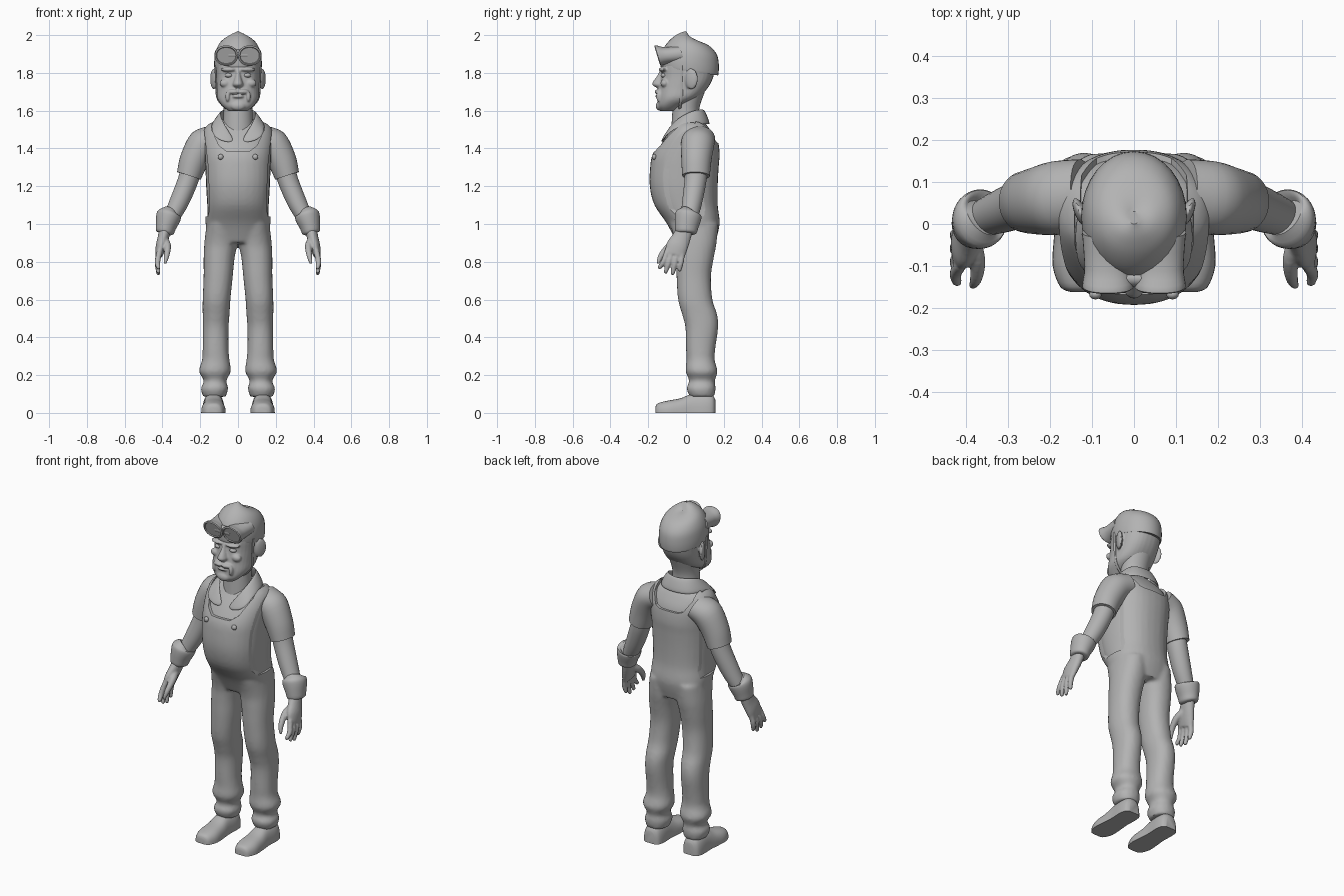
import bpy, bmesh, math
from mathutils import Vector

if "Cube" in bpy.data.objects:
    bpy.data.objects.remove(bpy.data.objects["Cube"])

mat = bpy.data.materials.new("plain grey")
mat.diffuse_color = (0.45, 0.45, 0.45, 1)
mat.use_nodes = True
mat.node_tree.nodes["Principled BSDF"].inputs["Base Color"].default_value = mat.diffuse_color


def power(t, e):
    return math.copysign(abs(t) ** e, t)


def loft(bm, secs, n=32, e=2.0, sub=4, floor=None):
    """Skin through sections (centre, u, v), smoothed along the length."""
    S = [[Vector(p) for p in s] for s in secs]
    rings = []
    for i in range(len(S) - 1):
        a, b, c, d = S[max(i - 1, 0)], S[i], S[i + 1], S[min(i + 2, len(S) - 1)]
        for k in range(sub + (i == len(S) - 2)):
            t = k / sub
            rings.append([0.5 * (2 * q + (r - p) * t + (2 * p - 5 * q + 4 * r - s) * t * t
                                 + (3 * q - p - 3 * r + s) * t ** 3) for p, q, r, s in zip(a, b, c, d)])
    loops = []
    for c, u, v in rings:
        loop = []
        for k in range(n):
            a = 2 * math.pi * k / n
            p = c + u * power(math.cos(a), 2 / e) + v * power(math.sin(a), 2 / e)
            if floor is not None:
                p.z = max(p.z, floor)
            loop.append(bm.verts.new(p))
        loops.append(loop)
    faces = [bm.faces.new((p[k], p[(k + 1) % n], q[(k + 1) % n], q[k]))
             for p, q in zip(loops, loops[1:]) for k in range(n)]
    faces += [bm.faces.new(loops[0][::-1]), bm.faces.new(loops[-1])]
    bmesh.ops.recalc_face_normals(bm, faces=faces)


def level(z, x0, x1, yf, yb, tilt=0):
    """Horizontal section between two x and two y limits."""
    return ((x0 + x1) / 2, (yf + yb) / 2, z), ((x1 - x0) / 2, 0, 0), (0, (yb - yf) / 2, tilt)


def limb(pts):
    """Sections across a path of (x, y, z, half width, half depth)."""
    out = []
    for i, p in enumerate(pts):
        t = (Vector(pts[min(i + 1, len(pts) - 1)][:3]) - Vector(pts[max(i - 1, 0)][:3])).normalized()
        side = Vector((0, 1, 0)).cross(t).normalized()
        out.append((p[:3], side * p[3], t.cross(side) * p[4]))
    return out


def ball(bm, c, r, turn=0):
    g = bmesh.ops.create_uvsphere(bm, u_segments=20, v_segments=12, radius=1)
    for v in g["verts"]:
        q = Vector((v.co.x * r[0], v.co.y * r[1], v.co.z * r[2]))
        ca, sa = math.cos(turn), math.sin(turn)
        v.co = Vector(c) + Vector((q.x * ca - q.y * sa, q.x * sa + q.y * ca, q.z))


def make(name, bm, mirror=False, voxel=0, smooth=0):
    me = bpy.data.meshes.new(name)
    bm.to_mesh(me)
    bm.free()
    ob = bpy.data.objects.new(name, me)
    bpy.context.collection.objects.link(ob)
    me.materials.append(mat)
    if mirror:
        m = ob.modifiers.new("mirror", "MIRROR")
        m.use_mirror_merge = False
    if voxel:
        m = ob.modifiers.new("fuse", "REMESH")
        m.mode, m.voxel_size = "VOXEL", voxel
        m = ob.modifiers.new("soften", "SMOOTH")
        m.factor, m.iterations = 0.5, smooth
    return ob


def part(name, secs, mirror=False, **kw):
    bm = bmesh.new()
    loft(bm, secs, **kw)
    return make(name, bm, mirror)


# torso, used for both the shirt and the slightly larger overalls
TORSO = [(.9, .15, -.05, .155), (1.0, .172, -.10, .178), (1.1, .174, -.167, .168), (1.2, .18, -.192, .168),
         (1.3, .184, -.19, .173), (1.37, .187, -.177, .178), (1.45, .19, -.132, .168),
         (1.51, .175, -.087, .138), (1.545, .13, -.062, .112), (1.57, .08, -.04, .09)]
part("shirt", [level(z - .01, -w + .012, w - .012, f + .012, b - .012) for z, w, f, b in TORSO[1:]], e=2.3)

# overalls: body and legs fused together
bm = bmesh.new()
loft(bm, [level(z, -w, w, f, b) for z, w, f, b in TORSO], e=2.3)
LEG = [(.085, .065, .185, .02, .15), (.13, .052, .197, .003, .157), (.17, .062, .18, .017, .153),
       (.22, .038, .207, -.002, .167), (.28, .045, .19, .002, .152), (.34, .05, .187, 0, .155),
       (.45, .05, .187, -.003, .17), (.52, .045, .187, -.02, .165), (.6, .04, .187, -.042, .14),
       (.72, .028, .182, -.05, .132), (.82, .018, .182, -.052, .147), (.9, .004, .178, -.057, .162),
       (1.0, .004, .167, -.085, .17)]
for s in (1, -1):
    loft(bm, [level(z, s * a, s * b, f, k) for z, a, b, f, k in LEG], e=2.2)
overalls = make("overalls", bm, voxel=.011, smooth=4)


def cutter(poly, y0, y1):
    bm = bmesh.new()
    f = bm.faces.new([bm.verts.new((x, y0, z)) for x, z in poly])
    g = bmesh.ops.extrude_face_region(bm, geom=[f])
    bmesh.ops.translate(bm, verts=[v for v in g["geom"] if isinstance(v, bmesh.types.BMVert)], vec=(0, y1 - y0, 0))
    bmesh.ops.recalc_face_normals(bm, faces=bm.faces)
    ob = make("cutter", bm)
    ob.hide_render = True
    m = overalls.modifiers.new("cut", "BOOLEAN")
    m.operation, m.object, m.solver = "DIFFERENCE", ob, "EXACT"
    return ob


# necklines front and back, then the two arm openings
neck_f = [(.15, 1.7), (.14, 1.5), (.1, 1.415), (.06, 1.385)]
neck_b = [(.14, 1.7), (.125, 1.5), (.09, 1.44), (.06, 1.43)]
arm = [(.19, 1.7), (.178, 1.48), (.158, 1.3), (.15, 1.08), (.16, 1.04), (.4, 1.04), (.4, 1.7)]
cutters = [cutter(p + [(-x, z) for x, z in p[::-1]], a, b) for p, a, b in ((neck_f, -.4, .05), (neck_b, .049, .4))]
cutters += [cutter([(s * x, z) for x, z in arm], -.4, .4) for s in (1, -1)]

# strap buttons
bm = bmesh.new()
ball(bm, (.092, -.168, 1.355), (.015, .012, .015))
make("strap_buttons", bm, True)

# shoes, flat underneath
part("shoes", [((.13, y, 0), (w, 0, 0), (0, 0, h)) for y, w, h in
               [(-.162, .022, .03), (-.15, .046, .05), (-.1, .064, .064), (-.03, .061, .077), (.03, .056, .1),
                (.1, .058, .105), (.14, .05, .095), (.155, .03, .07)]], True, e=2.6, floor=0)

# sleeves, arms, glove cuffs
part("sleeves", limb([(.12, .07, 1.455, .072, .085), (.185, .062, 1.425, .082, .088),
                      (.232, .055, 1.34, .076, .08), (.26, .053, 1.255, .066, .073)]), True)
part("arms", limb([(.24, .055, 1.32, .055, .06), (.265, .05, 1.23, .054, .058), (.31, .033, 1.12, .051, .053),
                   (.35, .018, 1.04, .043, .046), (.38, .003, .98, .035, .04)]), True)
part("glove_cuffs", limb([(.362, .015, 1.055, .045, .05), (.363, .014, 1.054, .062, .068),
                          (.37, .01, 1.03, .065, .07), (.382, .003, .985, .054, .062),
                          (.388, 0, .955, .047, .055), (.39, 0, .948, .03, .035)]), True, sub=3)

# hands: palm, four fingers and thumb fused
bm = bmesh.new()
loft(bm, limb([(.385, 0, .98, .032, .04), (.396, -.025, .925, .03, .05), (.408, -.048, .88, .028, .058),
               (.418, -.06, .835, .02, .054)]), n=20)
for y0, y1, z1 in ((-.098, -.14, .76), (-.072, -.107, .738), (-.045, -.07, .73), (-.018, -.034, .748)):
    loft(bm, limb([(.414, y0, .86, .015, .015), (.426, (y0 * .5 + y1 * .5), .8, .015, .0145),
                   (.422, y1, z1 + .01, .011, .011), (.42, y1, z1, .005, .005)]), n=12)
loft(bm, limb([(.39, -.03, .92, .02, .024), (.373, -.085, .885, .019, .02), (.377, -.13, .835, .015, .016),
               (.387, -.15, .79, .008, .008)]), n=12)
make("hands", bm, True, .006, 2)

# neck
part("neck", [level(1.47, -.085, .085, -.08, .08), level(1.55, -.078, .078, -.075, .07),
              level(1.62, -.076, .076, -.07, .072), level(1.7, -.085, .085, -.06, .1)])

# collar: a folded strip open at the throat
top = [(0, .095, 1.605), (.065, .083, 1.612), (.097, .02, 1.6), (.083, -.06, 1.55), (.045, -.1, 1.49), (.012, -.122, 1.435)]
low = [(0, .13, 1.525), (.1, .112, 1.525), (.143, .02, 1.53), (.142, -.065, 1.505), (.132, -.118, 1.455), (.06, -.133, 1.43)]
bm = bmesh.new()
strip = lambda pts: [bm.verts.new((-x, y, z)) for x, y, z in pts[:0:-1]] + [bm.verts.new(p) for p in pts]
a, b = strip(top), strip(low)
for i in range(len(a) - 1):
    bm.faces.new((a[i], a[i + 1], b[i + 1], b[i]))
bmesh.ops.recalc_face_normals(bm, faces=bm.faces)
collar = make("collar", bm)
collar.modifiers.new("thick", "SOLIDIFY").thickness = .014
collar.modifiers["thick"].offset = 0
collar.modifiers.new("round", "SUBSURF").levels = 2

# head: skull and jaw with nose, brow, moustache, lips and ears fused
bm = bmesh.new()
loft(bm, [level(z, -w, w, f, b) for z, w, f, b in
          [(1.598, .05, -.135, -.06), (1.625, .082, -.15, -.02), (1.665, .11, -.148, .06), (1.72, .113, -.142, .115),
           (1.78, .115, -.132, .145), (1.85, .117, -.125, .155), (1.92, .1, -.1, .13)]], e=2.4)
loft(bm, [level(z, -w, w, f, -.1) for z, w, f in
          [(1.825, .014, -.135), (1.79, .014, -.15), (1.755, .024, -.174), (1.737, .029, -.178), (1.72, .018, -.155)]], n=16)
for s in (1, -1):
    ball(bm, (s * .05, -.122, 1.818), (.042, .022, .012), s * .2)
    ball(bm, (s * .028, -.147, 1.7), (.032, .018, .013), s * .25)
    ball(bm, (s * .055, -.144, 1.675), (.012, .014, .028))
    ball(bm, (s * .068, -.113, 1.745), (.03, .022, .022))
    ball(bm, (s * .128, .028, 1.768), (.014, .037, .055), -s * .4)
ball(bm, (0, -.147, 1.675), (.033, .017, .008))
ball(bm, (0, -.14, 1.625), (.04, .02, .025))
make("head", bm, voxel=.0055, smooth=3)

# eyes
bm = bmesh.new()
ball(bm, (.048, -.114, 1.787), (.022, .02, .013))
make("eyes", bm, True)

# cap
part("cap", [level(z, -w, w, f, b, -.022) for z, w, f, b in
             [(1.812, .119, -.13, .165), (1.812, .124, -.135, .171), (1.86, .126, -.136, .174), (1.915, .118, -.115, .165),
              (1.96, .094, -.077, .13), (1.988, .053, -.035, .075), (1.999, .012, .0, .03)]])

# goggles resting on the cap, lenses recessed in their rims
bm = bmesh.new()
for s in (1, -1):
    loft(bm, [((s * x, y, z), (w, 0, 0), (0, -.3 * h, h)) for x, y, z, w, h in
              [(.06, -.02, 1.9, .064, .045), (.062, -.1, 1.893, .056, .043), (.062, -.135, 1.893, .06, .051),
               (.062, -.149, 1.892, .061, .053), (.062, -.153, 1.892, .053, .045), (.062, -.147, 1.892, .05, .042)]],
         sub=2, e=2.2)
loft(bm, [((x, -.13, 1.9), (0, .02, 0), (0, 0, .024)) for x in (-.05, .05)], n=16)
make("goggles", bm)

# chin strap
part("chin_strap", [(p, (.005, 0, 0), (0, .008, 0)) for p in
                    [(.12, -.025, 1.84), (.115, -.025, 1.74), (.11, -.025, 1.67), (.085, -.03, 1.63), (.05, -.035, 1.6)]],
     True, n=10)

# apply modifiers and shade
bpy.ops.object.select_all(action="DESELECT")
obs = [o for o in bpy.data.objects if o not in cutters]
for o in obs:
    o.select_set(True)
bpy.context.view_layer.objects.active = obs[0]
bpy.ops.object.convert(target="MESH")
for c in cutters:
    bpy.data.objects.remove(c)
bpy.ops.object.shade_smooth_by_angle(angle=math.radians(40))
